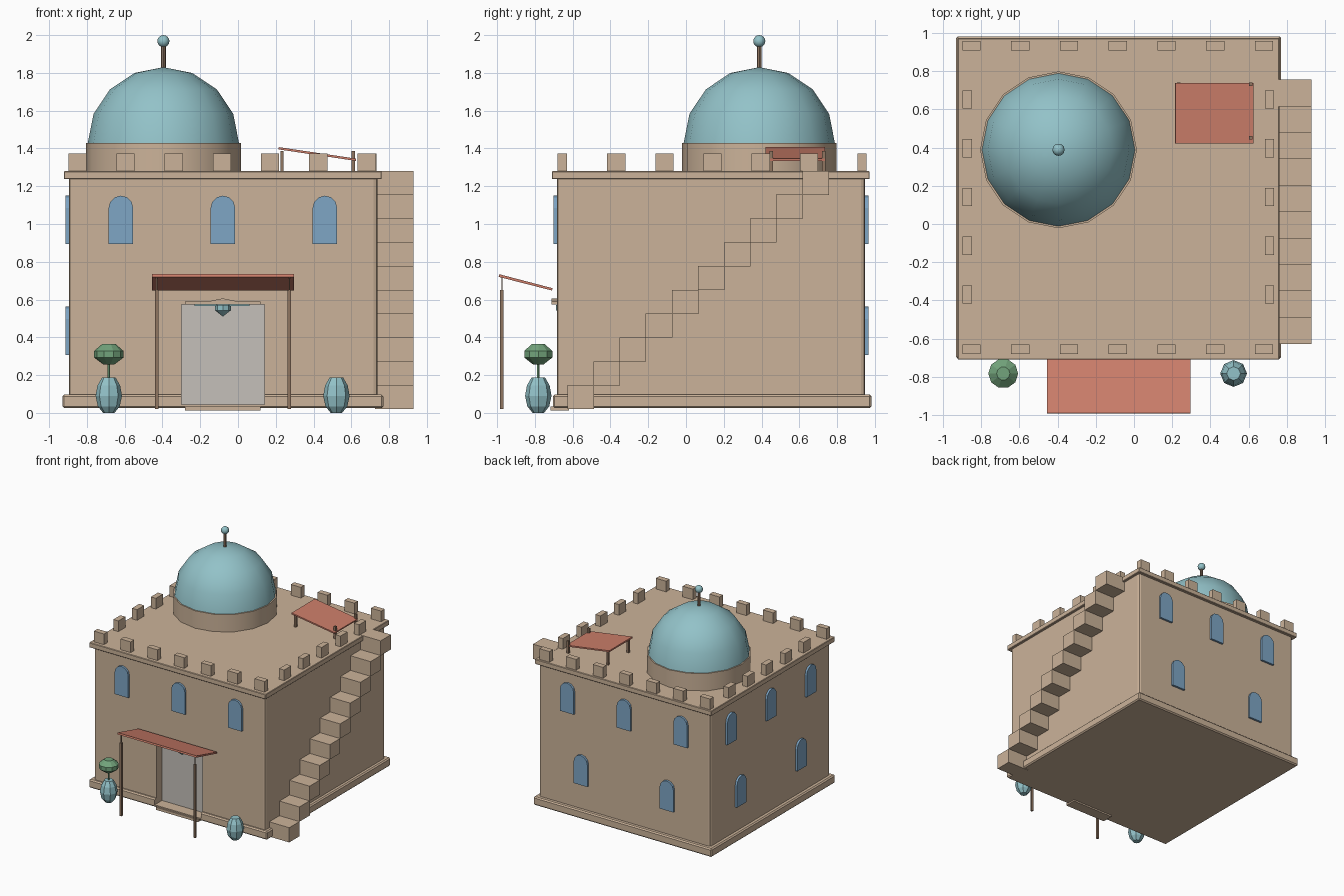
import bpy, bmesh, math
from mathutils import Vector

if "Cube" in bpy.data.objects:
    bpy.data.objects.remove(bpy.data.objects["Cube"])


def material(name, rgb):
    m = bpy.data.materials.new(name)
    m.use_nodes = True
    m.diffuse_color = (*rgb, 1)
    bsdf = m.node_tree.nodes["Principled BSDF"]
    bsdf.inputs["Base Color"].default_value = (*rgb, 1)
    bsdf.inputs["Roughness"].default_value = 0.9
    return m


SAND = material("sandstone", (0.6, 0.45, 0.32))
TEAL = material("teal_glaze", (0.29, 0.54, 0.58))
BLUE = material("window_blue", (0.21, 0.38, 0.56))
WHITE = material("door_white", (0.56, 0.53, 0.49))
RED = material("awning_red", (0.61, 0.21, 0.145))
WOOD = material("wood_brown", (0.28, 0.18, 0.12))
GREEN = material("leaf_green", (0.17, 0.37, 0.2))

CX, CY = -0.08, 0.133   # building centre
ROOF = 1.28


def finish(name, bm, mat, smooth=False):
    bmesh.ops.recalc_face_normals(bm, faces=bm.faces)
    me = bpy.data.meshes.new(name)
    bm.to_mesh(me)
    bm.free()
    me.materials.append(mat)
    if smooth:
        me.shade_smooth()
        me.set_sharp_from_angle(angle=math.radians(40))
    ob = bpy.data.objects.new(name, me)
    bpy.context.collection.objects.link(ob)
    return ob


def prism(name, pts, axis, a, b, mat):
    """Extrude a 2D outline along x (points are y, z) or y (points are x, z)."""
    bm = bmesh.new()
    place = (lambda u, v: (a, u, v)) if axis == "x" else (lambda u, v: (u, a, v))
    face = bm.faces.new([bm.verts.new(place(u, v)) for u, v in pts])
    ext = bmesh.ops.extrude_face_region(bm, geom=[face])["geom"]
    move = Vector((b - a, 0, 0) if axis == "x" else (0, b - a, 0))
    bmesh.ops.translate(bm, vec=move, verts=[v for v in ext if isinstance(v, bmesh.types.BMVert)])
    return finish(name, bm, mat)


def box(name, x, y, z, mat, bevel=0, upright_only=False):
    bm = bmesh.new()
    bmesh.ops.create_cube(bm, size=1)
    for v in bm.verts:
        v.co = [r[0] if c < 0 else r[1] for c, r in zip(v.co, (x, y, z))]
    if bevel:
        edges = [e for e in bm.edges
                 if not upright_only or abs(e.verts[0].co.z - e.verts[1].co.z) > 0.01]
        bmesh.ops.bevel(bm, geom=edges, offset=bevel, segments=2 if upright_only else 1,
                        profile=0.5, affect='EDGES')
    return finish(name, bm, mat)


def block(name, x, y, z, w, d, mat):
    return box(name, (x - w / 2, x + w / 2), (y - d / 2, y + d / 2), z, mat)


def lathe(name, profile, x, y, n, mat, smooth=False):
    """Turn (radius, z) points around a vertical axis."""
    bm = bmesh.new()
    rings = [[bm.verts.new((x + r * math.cos(math.tau * i / n),
                            y + r * math.sin(math.tau * i / n), z)) for i in range(n)]
             for r, z in profile]
    for lo, hi in zip(rings, rings[1:]):
        for i in range(n):
            j = (i + 1) % n
            bm.faces.new((lo[i], lo[j], hi[j], hi[i]))
    bm.faces.new(rings[0])
    bm.faces.new(rings[-1])
    bmesh.ops.remove_doubles(bm, verts=bm.verts, dist=0.0005)
    return finish(name, bm, mat, smooth)


def arc(r, z, start, steps):
    return [(r * math.cos(t), z + r * math.sin(t)) for t in
            (start + (math.pi / 2 - start) * i / steps for i in range(steps + 1))]


# Main building
base = box("base_plinth", (-0.93, 0.77), (-0.705, 0.982), (0.025, 0.097), SAND, 0.01)
walls = box("walls", (-0.895, 0.738), (-0.683, 0.947), (0.06, 1.25), SAND, 0.02, True)
box("roof_slab", (-0.922, 0.76), (-0.71, 0.972), (1.237, ROOF), SAND, 0.004)

# Door recess
cutter = box("door_cutter", (-0.3, 0.14), (-0.9, -0.6), (0.045, 0.573), SAND)
cutter.hide_render = True
cutter.hide_set(True)
cutter.display_type = 'WIRE'
for ob in (base, walls):
    mod = ob.modifiers.new("door_opening", 'BOOLEAN')
    mod.operation = 'DIFFERENCE'
    mod.solver = 'EXACT'
    mod.object = cutter
box("door_panel", (-0.3, 0.14), (-0.606, -0.598), (0.045, 0.573), WHITE)
box("doorstep", (-0.28, 0.12), (-0.717, -0.62), (0.012, 0.035), SAND)
prism("door_lintel", [(-0.28, 0.573), (0.12, 0.573), (0.12, 0.59), (0, 0.59),
                      (CX, 0.606), (-0.16, 0.59), (-0.28, 0.59)], "y", -0.713, -0.67, SAND)
box("lamp_rail", (-0.23, 0.06), (-0.66, -0.63), (0.566, 0.573), TEAL)
lathe("door_lamp", [(0, 0.51), (0.042, 0.543), (0.042, 0.57)], CX, -0.645, 8, TEAL)


# Arched windows
def window(name, side, centre, z):
    top = [(0.065 * math.cos(math.pi * i / 6), 0.19 + 0.065 * math.sin(math.pi * i / 6))
           for i in range(7)]
    pts = [(centre + u, z + v) for u, v in [(-0.065, 0), (0.065, 0)] + top]
    axis, a, b = {"front": ("y", -0.701, -0.67), "back": ("y", 0.935, 0.965),
                  "left": ("x", -0.912, -0.88)}[side]
    prism(name, pts, axis, a, b, BLUE)


for side, c in (("front", CX), ("back", CX), ("left", CY)):
    for off in (-0.54, 0, 0.54):
        window(side + "_upper_window", side, c + off, 0.895)
    if side != "front":
        for off in (-0.41, 0.41):
            window(side + "_lower_window", side, c + off, 0.307)

# Battlements
for i in range(-3, 4):
    for y in (-0.655, 0.932):
        block("merlon", CX - 0.005 + 0.255 * i, y, (ROOF - 0.01, 1.372), 0.096, 0.048, SAND)
for i in range(-2, 3):
    for x in (-0.872, 0.708):
        block("merlon", x, CY + 0.008 + 0.255 * i, (ROOF - 0.01, 1.372), 0.048, 0.096, SAND)

# Outside staircase
for i in range(10):
    y, z = -0.628 + 0.1382 * i, 0.02 + 0.126 * i
    box("stair_step", (0.725, 0.928), (y, y + 0.141), (z, z + 0.127), SAND)

# Dome with drum and finial
DX, DY = -0.395, 0.388
lathe("dome_drum", [(0.41, ROOF - 0.01), (0.41, 1.43)], DX, DY, 16, SAND, True)
lathe("dome", arc(0.4, 1.43, 0, 4), DX, DY, 16, TEAL, True)
lathe("finial_rod", [(0.013, 1.81), (0.013, 1.95)], DX, DY, 8, WOOD, True)
lathe("finial_ball", arc(0.032, 1.968, -math.pi / 2, 8), DX, DY, 12, TEAL, True)

# Door awning
prism("door_awning", [(-0.992, 0.72), (-0.71, 0.648), (-0.706, 0.66), (-0.988, 0.734)],
      "x", -0.456, 0.296, RED)
for x in (-0.43, 0.272):
    block("awning_post", x, -0.975, (0.02, 0.65), 0.018, 0.018, WOOD)
    block("awning_post_top", x, -0.975, (0.64, 0.72), 0.006, 0.006, WOOD)

# Rooftop shade
prism("roof_shade", [(0.214, 1.395), (0.624, 1.334), (0.626, 1.346), (0.216, 1.407)],
      "y", 0.42, 0.737, RED)
for x in (0.233, 0.61):
    for y in (0.452, 0.73):
        block("shade_post", x, y, (ROOF - 0.01, 1.386), 0.018, 0.018, WOOD)

# Pots and shrub
POT = [(0.03, 0), (0.058, 0.035), (0.07, 0.09), (0.06, 0.145), (0.036, 0.187)]
for x in (-0.684, 0.521):
    lathe("pot", POT, x, -0.782, 8, TEAL)
lathe("shrub_stem", [(0.007, 0.17), (0.007, 0.28)], -0.684, -0.782, 6, GREEN)
lathe("shrub_crown", [(0.03, 0.257), (0.078, 0.293), (0.078, 0.328), (0.035, 0.365)],
      -0.684, -0.782, 10, GREEN)
